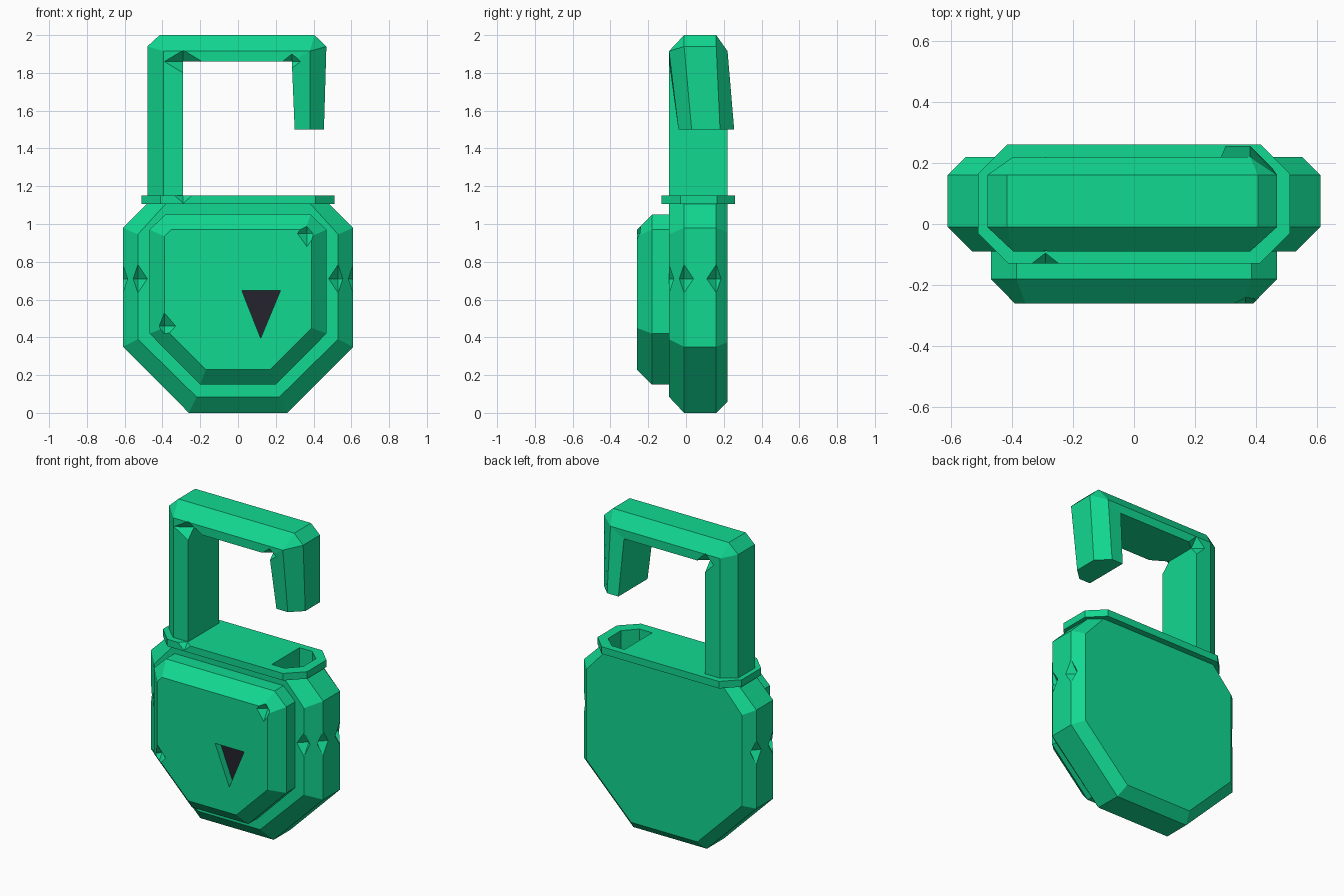
import bpy, bmesh
from mathutils import Matrix, Vector

if "Cube" in bpy.data.objects:
    bpy.data.objects.remove(bpy.data.objects["Cube"])


def material(name, rgb):
    m = bpy.data.materials.new(name)
    m.diffuse_color = (*rgb, 1)
    m.use_nodes = True
    m.node_tree.nodes["Principled BSDF"].inputs["Base Color"].default_value = m.diffuse_color
    return m


GREEN = material("emerald green", (0.006, 0.69, 0.285))
DARK = material("keyhole dark", (0.018, 0.016, 0.027))


def make_object(name, bm):
    bmesh.ops.remove_doubles(bm, verts=bm.verts, dist=1e-5)
    bmesh.ops.recalc_face_normals(bm, faces=bm.faces)
    me = bpy.data.meshes.new(name)
    bm.to_mesh(me)
    bm.free()
    me.materials.append(GREEN)
    ob = bpy.data.objects.new(name, me)
    bpy.context.collection.objects.link(ob)
    return ob


def loft(name, rings):
    """Skin a list of equal-length point rings and cap both ends."""
    bm = bmesh.new()
    vs = [[bm.verts.new(p) for p in r] for r in rings]
    n = len(rings[0])
    for a, b in zip(vs, vs[1:]):
        for i in range(n):
            j = (i + 1) % n
            bm.faces.new((a[i], a[j], b[j], b[i]))
    bm.faces.new(vs[0])
    bm.faces.new(vs[-1])
    return make_object(name, bm)


def ring(half, y):
    """Mirror a right-hand x,z outline into a full ring at depth y."""
    full = half + [(-x, z) for x, z in reversed(half)]
    return [(x, y, z) for x, z in full]


def cut(ob, cutter):
    cutter.hide_render = True
    mod = ob.modifiers.new("cut", 'BOOLEAN')
    mod.operation = 'DIFFERENCE'
    mod.solver = 'EXACT'
    mod.object = cutter
    bpy.context.view_layer.update()
    dg = bpy.context.evaluated_depsgraph_get()
    me = bpy.data.meshes.new_from_object(ob.evaluated_get(dg))
    ob.modifiers.clear()
    ob.data = me


def drop(ob):
    bpy.data.objects.remove(ob, do_unlink=True)


def chip(ob, spots):
    """Carve small diamond-shaped dents: (centre, radii)."""
    for c, r in spots:
        bm = bmesh.new()
        bmesh.ops.create_uvsphere(bm, u_segments=4, v_segments=2, radius=1)
        bm.transform(Matrix.Translation(Vector(c)) @ Matrix.Diagonal((*r, 1)))
        tool = make_object("chip_cutter", bm)
        cut(ob, tool)
        drop(tool)


# Main body with bevelled front and back
outer = [(0.26, 0), (0.61, 0.35), (0.61, 0.98), (0.48, 1.11)]
front = [(0.22, 0.085), (0.53, 0.39), (0.53, 0.945), (0.38, 1.11)]
back = [(0.235, 0.06), (0.55, 0.375), (0.55, 0.955), (0.41, 1.11)]
body = loft("lock_body", [ring(front, -0.09), ring(outer, -0.01),
                          ring(outer, 0.16), ring(back, 0.22)])

# Raised front plate
rim = [(0.20, 0.15), (0.468, 0.42), (0.468, 0.97), (0.385, 1.05)]
face = [(0.17, 0.23), (0.39, 0.45), (0.39, 0.935), (0.355, 0.97)]
plate = loft("front_plate", [ring(face, -0.26), ring(rim, -0.18), ring(rim, -0.085)])

# Triangular keyhole recess with a dark floor
tri = [(0.02, 0.648), (0.225, 0.648), (0.12, 0.395)]
FLOOR = -0.215
key = loft("keyhole_cutter", [[(x, y, z) for x, z in tri] for y in (-0.3, FLOOR)])
cut(plate, key)
drop(key)
chip(plate, [((-0.39, -0.26, 0.46), (0.06, 0.05, 0.07)),
             ((0.365, -0.26, 0.95), (0.05, 0.04, 0.07))])
plate.data.materials.clear()
plate.data.materials.append(GREEN)
plate.data.materials.append(DARK)
for p in plate.data.polygons:
    p.material_index = int(abs(p.center.y - FLOOR) < 0.002 and abs(p.normal.y) > 0.99)

# Collar on top of the body
deck = [(0.51, -0.03), (0.51, 0.165), (0.415, 0.26)]
deck = [(0.41, -0.13)] + deck
deck = deck + [(-x, y) for x, y in reversed(deck)]
collar = loft("collar", [[(x, y, z) for x, y in deck] for z in (1.105, 1.15)])

# Open shackle: one section swept up, across and down
DEPTH = (-0.09, -0.01, 0.16, 0.22)


def section(inner, mid, out, d=DEPTH):
    f, of, ob, b = d
    return [(inner[0], f, inner[1]), (mid[0], f, mid[1]), (out[0], of, out[1]),
            (out[0], ob, out[1]), (mid[0], b, mid[1]), (inner[0], b, inner[1])]


li, lm = (-0.29, 1.86), (-0.395, 1.915)
ri, rm = (0.285, 1.86), (0.38, 1.915)
shackle = loft("shackle", [
    section((-0.29, 1.12), (-0.395, 1.12), (-0.48, 1.12)),
    section(li, lm, (-0.48, 1.94)),
    section(li, lm, (-0.415, 2.0)),
    section(ri, rm, (0.405, 2.0)),
    section(ri, rm, (0.468, 1.94)),
    section((0.30, 1.5), (0.38, 1.5), (0.455, 1.5), (-0.04, 0.03, 0.18, 0.255)),
])
chip(shackle, [((-0.29, -0.09, 1.86), (0.10, 0.06, 0.06)),
               ((-0.29, 0.22, 1.86), (0.06, 0.05, 0.06)),
               ((0.285, -0.09, 1.86), (0.05, 0.04, 0.04))])

# Socket for the free end of the shackle
hole = [(0.285, -0.06), (0.375, -0.06), (0.45, 0.02),
        (0.45, 0.15), (0.375, 0.22), (0.285, 0.22)]
socket = loft("socket_cutter", [[(x, y - 0.005, z) for x, y in hole] for z in (1.02, 1.3)])
for ob in (body, collar):
    cut(ob, socket)
drop(socket)

# Wear chips on the body and collar edges
chip(body, [((s * x, y, 0.71), (0.05, 0.05, 0.075))
            for s in (-1, 1) for x, y in ((0.53, -0.09), (0.61, -0.01), (0.61, 0.16))])
chip(collar, [((-0.29, -0.13, 1.15), (0.045, 0.035, 0.04))])
